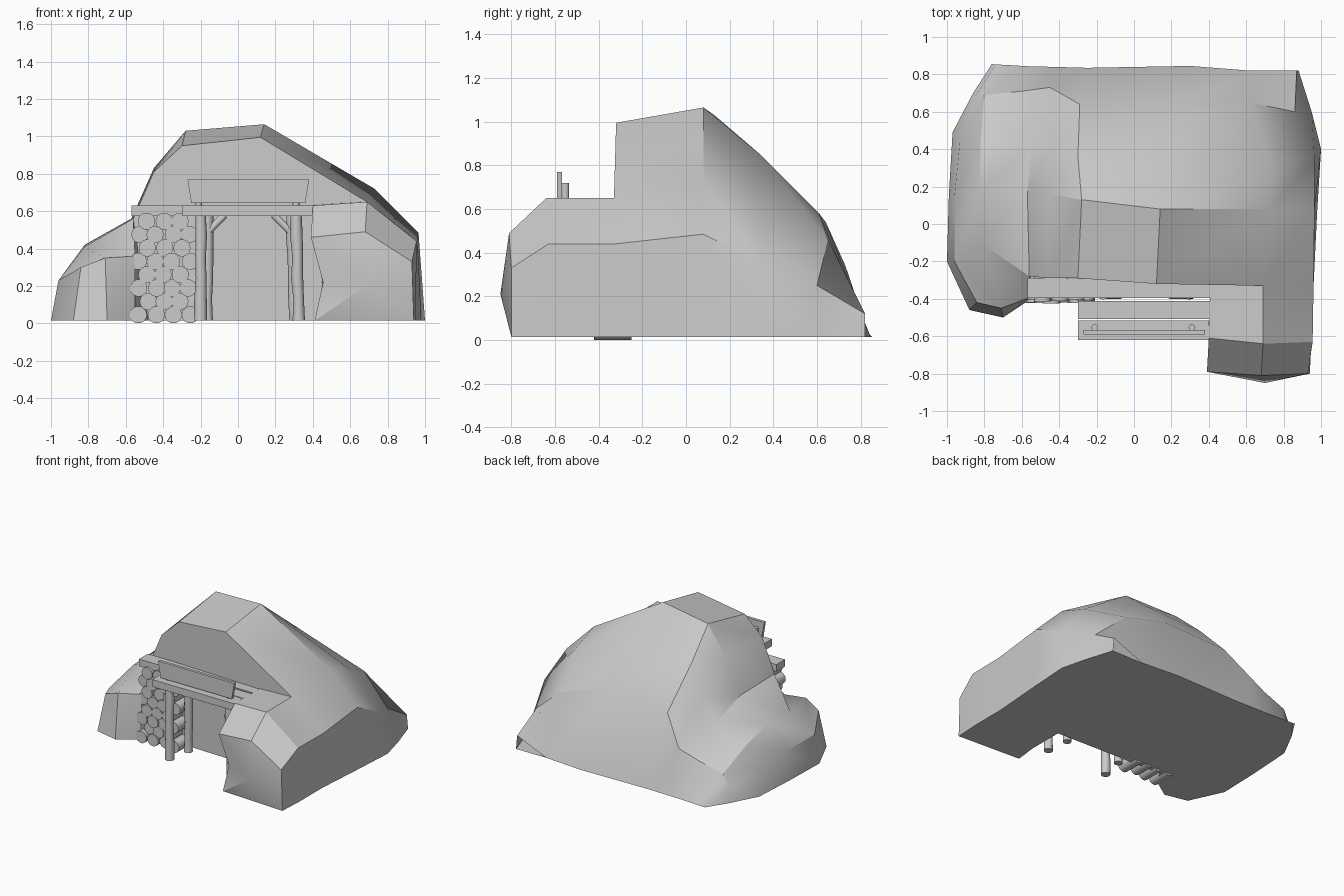
import bpy, bmesh, math, random
from mathutils import Vector

if "Cube" in bpy.data.objects:
    bpy.data.objects.remove(bpy.data.objects["Cube"])

random.seed(4)


def finish(name, bm, angle=30):
    bmesh.ops.recalc_face_normals(bm, faces=bm.faces)
    me = bpy.data.meshes.new(name)
    bm.to_mesh(me)
    bm.free()
    ob = bpy.data.objects.new(name, me)
    bpy.context.collection.objects.link(ob)
    bpy.ops.object.select_all(action='DESELECT')
    ob.select_set(True)
    bpy.context.view_layer.objects.active = ob
    bpy.ops.object.shade_smooth_by_angle(angle=math.radians(angle))
    return ob


def loft(bm, rows, close=False):
    vs = [[bm.verts.new(p) for p in r] for r in rows]
    for a, b in zip(vs, vs[1:]):
        n = len(a)
        for i in range(n if close else n - 1):
            j = (i + 1) % n
            bm.faces.new((a[i], a[j], b[j], b[i]))
    return vs


def poly(bm, pts):
    return bm.faces.new([bm.verts.new(p) for p in pts])


def fan(bm, ring, centre):
    for a, b in zip(ring, ring[1:]):
        poly(bm, (a, b, centre))


def box(name, x0, x1, y0, y1, z0, z1, flare=0):
    bm = bmesh.new()
    loft(bm, [[(x0, y0, z0), (x1, y0, z0), (x1, y1, z0), (x0, y1, z0)],
              [(x0 - flare, y0, z1), (x1 + flare, y0, z1),
               (x1 + flare, y1, z1), (x0 - flare, y1, z1)]], True)
    bmesh.ops.holes_fill(bm, edges=bm.edges)
    return finish(name, bm)


def timber(name, path, r, sides=12, wobble=0.0):
    # round pole following a path of points
    bm = bmesh.new()
    path = [Vector(p) for p in path]
    q = (path[-1] - path[0]).to_track_quat('Z', 'Y')
    rows = []
    for i, p in enumerate(path):
        rr = r * (1 + random.uniform(-wobble, wobble))
        off = Vector((random.uniform(-1, 1), random.uniform(-1, 1), 0)) * r * wobble
        if i in (0, len(path) - 1):
            off *= 0
        rows.append([p + off + q @ Vector((rr * math.cos(t), rr * math.sin(t), 0))
                     for t in (2 * math.pi * k / sides for k in range(sides))])
    loft(bm, rows, True)
    bmesh.ops.holes_fill(bm, edges=bm.edges)
    return finish(name, bm, 40)


# Rock hill: cross-sections from the front wall to the back
G = 0.015
front = [(-1, -.2, G), (-.96, -.2, .23), (-.82, -.1, .41), (-.56, -.28, .56), (-.45, -.29, .81),
         (-.30, -.29, .95), (.12, -.32, .995), (.69, -.33, .65), (.96, -.33, .44), (.95, -.33, G)]
ridge = [(-.99, .15, G), (-.96, .15, .23), (-.82, .17, .42), (-.57, .16, .56), (-.45, .16, .83),
         (-.28, .13, 1.03), (.14, .08, 1.065), (.73, .08, .72), (.965, .08, .485), (.98, .08, G)]
slope = [(-.97, .49, G), (-.93, .45, .2), (-.82, .44, .35), (-.55, .43, .44), (-.45, .42, .61),
         (-.30, .36, .82), (.17, .34, .85), (.73, .32, .63), (.965, .35, .35), (1, .4, G)]
rear = [(-.86, .70, G), (-.85, .68, .13), (-.8, .69, .22), (-.6, .71, .28), (-.45, .73, .34),
        (-.29, .64, .54), (.22, .61, .58), (.62, .65, .46), (.86, .6, .25), (.95, .6, G)]
foot = [(x, y, G) for x, y in ((-.76, .855), (-.74, .853), (-.68, .85), (-.56, .843), (-.43, .84),
                               (-.25, .835), (.3, .845), (.62, .82))] + [(.87, .82, .12), (.88, .82, G)]
bm = bmesh.new()
hill = [front, ridge, slope, rear, foot]
loft(bm, hill)

# Right rock shoulder
sh_front = [(.41, -.77, G), (.455, -.76, .22), (.39, -.79, .46),
            (.68, -.81, .49), (.93, -.80, .33), (.94, -.80, G)]
sh_mid = [(.43, -.60, G), (.46, -.60, .22), (.40, -.61, .63),
          (.69, -.64, .65), (.955, -.63, .44), (.95, -.60, G)]
sh_back = [(.43, -.32, G), (.45, -.32, .22), (.41, -.32, .635)] + front[7:]
loft(bm, [sh_front, sh_mid, sh_back])
fan(bm, sh_front + sh_front[:1], (.70, -.85, .21))

# Left rock shoulder
wall_foot = (-.48, -.29, G)
lump = [(-.88, -.46, G), (-.84, -.42, .30), (-.71, -.45, .35), (-.55, -.39, .36), (-.55, -.40, G)]
loft(bm, [front[:4] + [wall_foot], lump])
fan(bm, lump, (-.70, -.50, G))

# Entrance wall and underside
poly(bm, front[3:8] + [sh_back[2], sh_back[1], sh_back[0], wall_foot])
poly(bm, [r[0] for r in hill] + foot[1:8] + [r[9] for r in reversed(hill)]
     + [sh_mid[5], sh_front[5], sh_front[0], sh_mid[0], sh_back[0], wall_foot,
        lump[4], (-.70, -.50, G), lump[0]])
bmesh.ops.remove_doubles(bm, verts=bm.verts, dist=0.004)
finish("rock_hill", bm, 28)

# Stacked logs beside the entrance
for row in range(8):
    z = 0.046 + row * 0.0715
    odd = row % 2
    for k in range(3 if odd else 4):
        x = -.53 + .09 * k + .045 * odd + random.uniform(-.006, .006)
        y = -.405 + random.uniform(-.02, .012)
        timber("stacked_log", [(x, y, z), (x, -.25, z)], .046, 14)

# Entrance posts and braces
for x, lean in ((-.20, .0), (.31, .015)):
    for y, dx in ((-.55, 0), (-.37, .035 if x < 0 else -.02)):
        timber("entrance_post",
               [(x + dx + lean * (1 - t), y, .015 + .57 * t) for t in (0, .2, .4, .6, .8, 1)],
               .031, 12, .12)
timber("left_brace", [(-.18, -.38, .47), (-.07, -.38, .58)], .02, 10)
timber("right_brace", [(.30, -.38, .47), (.19, -.38, .58)], .02, 10)

# Lintel beam and roof boards
box("lintel_beam", -.57, .43, -.395, -.29, .575, .63)
box("rear_roof_board", -.30, .42, -.508, -.412, .585, .63)
box("front_roof_board", -.30, .40, -.62, -.516, .575, .63)

# Blank sign board on pegs
box("sign_board", -.25, .36, -.59, -.568, .645, .77, .02)
for x in (-.21, .31):
    timber("sign_peg", [(x, -.553, .62), (x, -.553, .72)], .018, 10)
